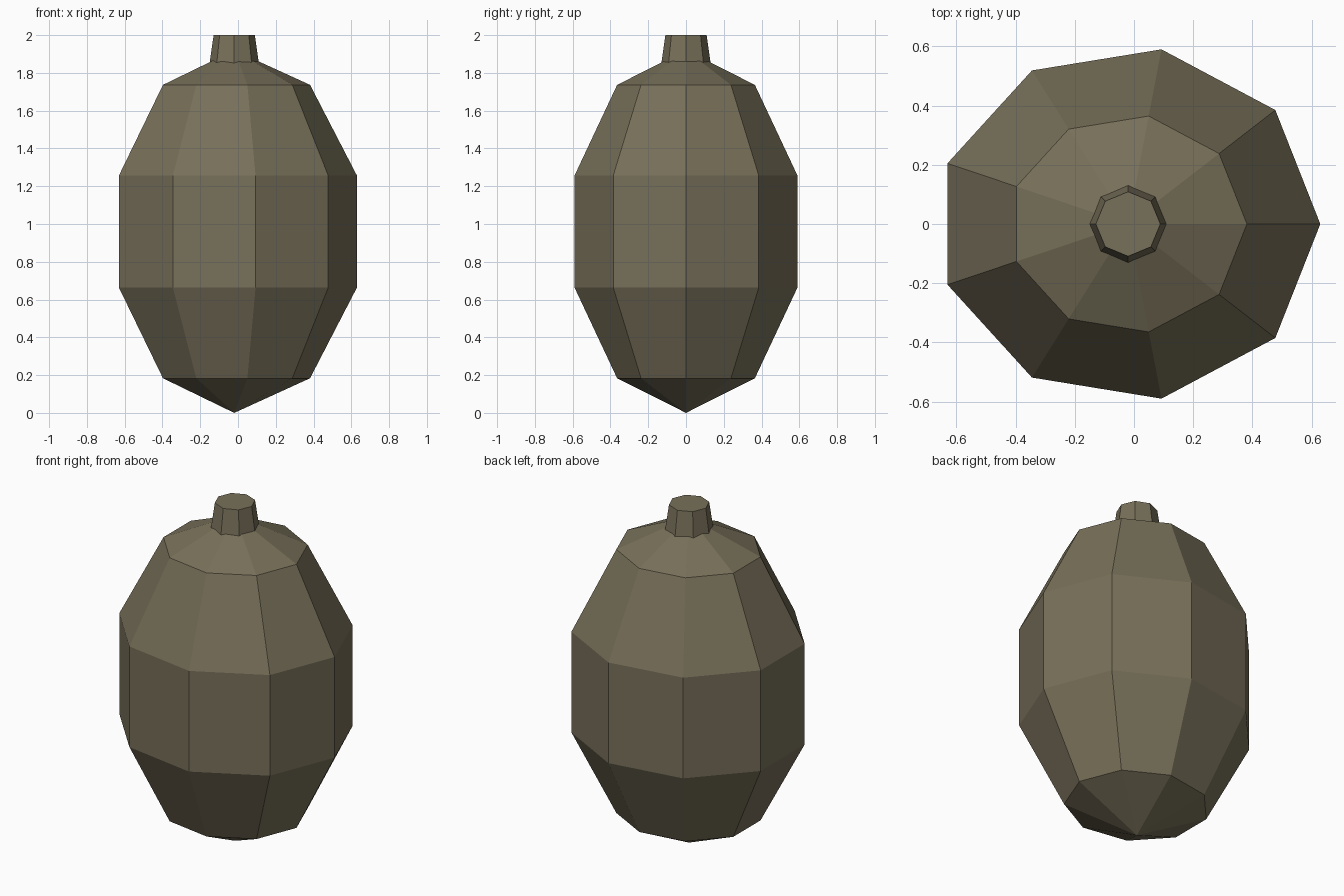
import bpy, bmesh, math
from mathutils import Matrix

if "Cube" in bpy.data.objects:
    bpy.data.objects.remove(bpy.data.objects["Cube"])

CX = -0.02  # axis offset of the nine-sided body

olive = bpy.data.materials.new("drab_olive_brown")
olive.diffuse_color = (0.185, 0.16, 0.10, 1.0)
olive.use_nodes = True
olive.node_tree.nodes["Principled BSDF"].inputs["Base Color"].default_value = olive.diffuse_color


def make_object(name, bm):
    mesh = bpy.data.meshes.new(name)
    bm.to_mesh(mesh)
    bm.free()
    mesh.materials.append(olive)
    obj = bpy.data.objects.new(name, mesh)
    bpy.context.collection.objects.link(obj)
    return obj


# Body: low-poly sphere, nine sides and five bands, stretched upright
bm = bmesh.new()
bmesh.ops.create_uvsphere(bm, u_segments=9, v_segments=5, radius=1.0)
# Turn so that one corner points exactly along +x
ring = max((v.co for v in bm.verts), key=lambda c: c.x)
turn = Matrix.Rotation(-math.atan2(ring.y, ring.x), 4, 'Z')
place = Matrix.Translation((CX, 0, 0.96)) @ Matrix.Diagonal((0.683, 0.63, 0.96, 1))
bmesh.ops.transform(bm, matrix=place @ turn, verts=bm.verts)
make_object("body", bm)

# Stem: eight-sided tapered stub, its base sunk into the body
z0, z1 = 1.82, 2.0
bm = bmesh.new()
bmesh.ops.create_cone(bm, cap_ends=True, segments=8, radius1=0.135, radius2=0.109,
                      depth=z1 - z0)
place = Matrix.Translation((CX, 0, (z0 + z1) / 2)) @ Matrix.Diagonal((1, 1, 1, 1))
bmesh.ops.transform(bm, matrix=place, verts=bm.verts)
make_object("stem", bm)
